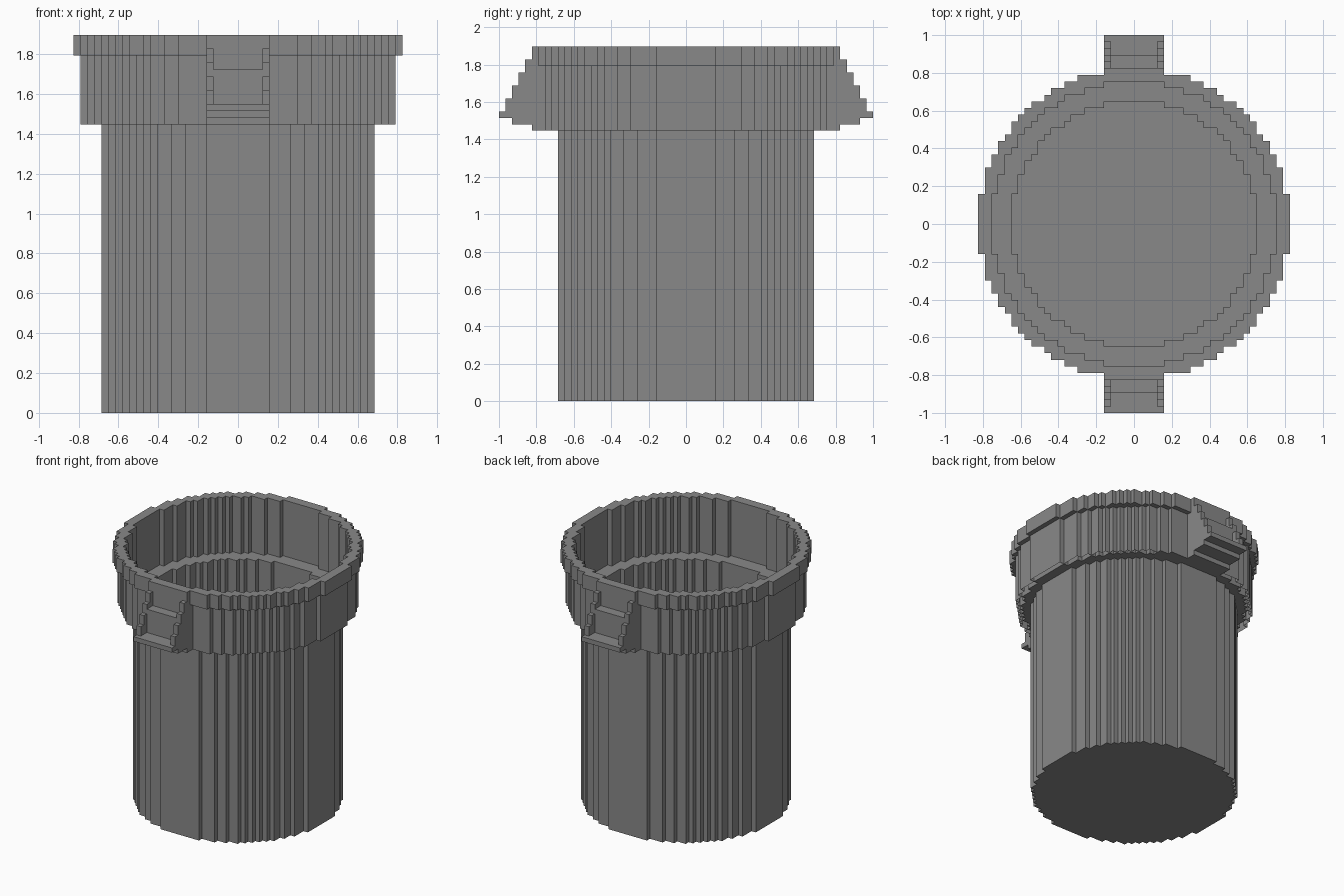
import bpy
import bmesh
import math

V = 2 / 57            # horizontal block size
H = 0.0346            # vertical block size
TOP = 1.896
COLLAR = TOP - 13 * H
RIM = TOP - 3 * H
LEDGE = COLLAR + H

old = bpy.data.objects.get("Cube")
if old:
    bpy.data.objects.remove(old, do_unlink=True)

grey = bpy.data.materials.new("mid_grey")
grey.use_nodes = True
colour = (0.25, 0.25, 0.25, 1)
grey.diffuse_color = colour
grey.node_tree.nodes["Principled BSDF"].inputs["Base Color"].default_value = colour


def finish(name, bm):
    bmesh.ops.recalc_face_normals(bm, faces=bm.faces)
    mesh = bpy.data.meshes.new(name)
    bm.to_mesh(mesh)
    bm.free()
    mesh.materials.append(grey)
    obj = bpy.data.objects.new(name, mesh)
    bpy.context.collection.objects.link(obj)
    return obj


def disc_halves(n):
    """Half width of each block row of a disc reaching n blocks from its middle."""
    r = n + 0.5
    return [math.floor(math.sqrt(max(r * r - j * j, 0))) + 0.5
            for j in range(-n, n + 1)]


def outline(n):
    """Stepped circle, counter-clockwise, without repeated points."""
    right = []
    for j, half in zip(range(-n, n + 1), disc_halves(n)):
        right += [(half, j - 0.5), (half, j + 0.5)]
    pts = right + [(-x, y) for x, y in reversed(right)]
    clean = []
    for i, p in enumerate(pts):
        a, b = pts[i - 1], pts[(i + 1) % len(pts)]
        straight = (a[0] == p[0] == b[0]) or (a[1] == p[1] == b[1])
        if not straight:
            clean.append((p[0] * V, p[1] * V))
    return clean


def wall(bm, n, z0, z1):
    """Vertical stepped wall; returns its lower and upper edge loops."""
    pts = outline(n)
    rings = [[bm.verts.new((x, y, z)) for x, y in pts] for z in (z0, z1)]
    edges = [[], []]
    for i in range(len(pts)):
        k = (i + 1) % len(pts)
        bm.faces.new((rings[0][i], rings[0][k], rings[1][k], rings[1][i]))
        for e, ring in zip(edges, rings):
            e.append(bm.edges.get((ring[i], ring[k])))
    return edges


def tube(name, n_out, n_in, z0, z1, floor=None):
    """Stepped tube, closed below when a floor height is given."""
    bm = bmesh.new()
    low_out, top_out = wall(bm, n_out, z0, z1)
    low_in, top_in = wall(bm, n_in, z0 if floor is None else floor, z1)
    bmesh.ops.triangle_fill(bm, edges=top_out + top_in, use_beauty=True)
    if floor is None:
        bmesh.ops.triangle_fill(bm, edges=low_out + low_in, use_beauty=True)
    else:
        for loop in (low_out, low_in):
            bmesh.ops.triangle_fill(bm, edges=loop, use_beauty=True)
    bmesh.ops.dissolve_limit(bm, angle_limit=0.01, verts=bm.verts, edges=bm.edges)
    return finish(name, bm)


def slab(name, profile, x0, x1):
    """Side profile of (depth, height) points extruded across x."""
    bm = bmesh.new()
    face = bm.faces.new([bm.verts.new((x0, y, z)) for y, z in profile])
    out = bmesh.ops.extrude_face_region(bm, geom=[face])["geom"]
    moved = [g for g in out if isinstance(g, bmesh.types.BMVert)]
    bmesh.ops.translate(bm, verts=moved, vec=(x1 - x0, 0, 0))
    return finish(name, bm)


# Hollow container, inner ledge, collar and top rim
tube("body", 19, 18, 0, COLLAR, floor=V)
tube("inner_ledge", 21, 18, COLLAR, LEDGE)
tube("collar", 22, 21, COLLAR, RIM)
tube("rim", 23, 21, RIM, TOP)

# Handles on the front and back
BACK = 22 * V
for side, label in ((-1, "front"), (1, "back")):
    # Stepped side ribs, growing outwards towards the shelf
    steps = [(BACK, TOP)]
    for k in range(5):
        y = (23.5 + k) * V
        steps += [(y, TOP - 2 * k * H), (y, TOP - 2 * (k + 1) * H)]
    steps.append((BACK, TOP - 10 * H))
    rib = [(side * y, z) for y, z in steps]
    for sx, hand in ((1, "left"), (-1, "right")):
        slab(f"{label}_handle_rib_{hand}", rib, sx * 3.5 * V, sx * 4.5 * V)

    # Shelf stepping back in underneath
    steps = [(BACK, TOP - 10 * H)]
    for k, reach in enumerate((28.5, 26.5, 23.5)):
        steps += [(reach * V, TOP - (10 + k) * H), (reach * V, TOP - (11 + k) * H)]
    steps.append((BACK, COLLAR))
    slab(f"{label}_handle_shelf", [(side * y, z) for y, z in steps],
         -4.5 * V, 4.5 * V)

    # Panel between the ribs
    low, high, out = TOP - 10 * H, TOP - 5 * H, 25.5 * V
    panel = [(BACK, low), (out, low), (out, high), (BACK, high)]
    slab(f"{label}_handle_panel", [(side * y, z) for y, z in panel],
         -3.5 * V, 3.5 * V)
    brow = [(BACK, high), (23.5 * V, high), (23.5 * V, RIM), (BACK, RIM)]
    slab(f"{label}_handle_brow", [(side * y, z) for y, z in brow],
         -3.5 * V, 3.5 * V)
